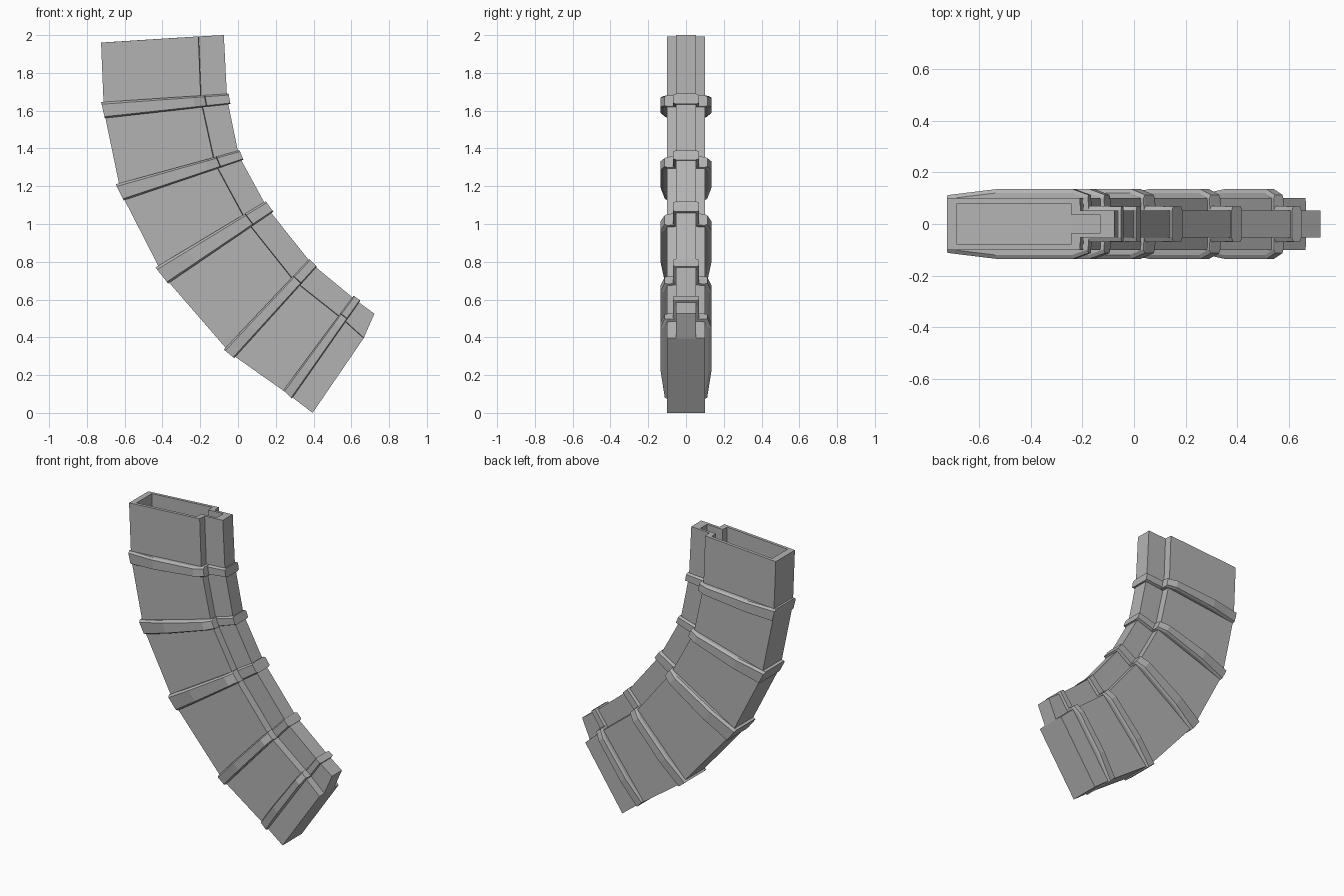
import bpy, bmesh
from mathutils import Vector

cube = bpy.data.objects.get("Cube")
if cube:
    bpy.data.objects.remove(cube, do_unlink=True)

grey = bpy.data.materials.new("mid grey")
grey.use_nodes = True
grey.diffuse_color = (0.45, 0.45, 0.45, 1)
grey.node_tree.nodes["Principled BSDF"].inputs["Base Color"].default_value = (0.45, 0.45, 0.45, 1)


def section(profile):
    """Mirror (point in xz, half width) pairs across y = 0 into a closed loop."""
    near = [Vector((p[0], -w, p[1])) for p, w in profile]
    return near + [Vector((v.x, -v.y, v.z)) for v in reversed(near)]


def loft(name, sections):
    """Skin the sections and close both ends with strips of quads."""
    bm = bmesh.new()
    loops = [[bm.verts.new(v) for v in s] for s in sections]
    n = len(loops[0])
    for a, b in zip(loops, loops[1:]):
        for i in range(n):
            j = (i + 1) % n
            bm.faces.new((a[i], a[j], b[j], b[i]))
    for end in (loops[0], loops[-1]):
        for i in range(n // 2 - 1):
            bm.faces.new((end[i], end[i + 1], end[n - 2 - i], end[n - 1 - i]))
    bmesh.ops.recalc_face_normals(bm, faces=bm.faces)
    mesh = bpy.data.meshes.new(name)
    bm.to_mesh(mesh)
    bm.free()
    mesh.materials.append(grey)
    obj = bpy.data.objects.new(name, mesh)
    bpy.context.collection.objects.link(obj)
    return obj


def body_section(back, step, front, wide, narrow):
    back, step, front = map(Vector, (back, step, front))
    lip = step + (front - step).normalized() * 0.003
    return section([(back, wide), (step, wide), (lip, narrow), (front, narrow)])


# Curved body: back edge, step and front rib edge at each bend
stations = [
    ((-0.725, 1.96), (-0.21, 1.993), (-0.075, 2.0)),
    ((-0.71, 1.60), (-0.197, 1.655), (-0.058, 1.665)),
    ((-0.62, 1.165), (-0.125, 1.325), (0.005, 1.36)),
    ((-0.395, 0.725), (0.04, 1.02), (0.155, 1.085)),
    ((-0.04, 0.315), (0.295, 0.70), (0.39, 0.79)),
    ((0.265, 0.10), (0.56, 0.49), (0.62, 0.60)),
    ((0.395, 0.0), (0.665, 0.395), (0.722, 0.525)),
]

# Open top: recess floor, then inner rim, then the outside
rim = ((-0.685, 1.963), (-0.245, 1.991), (-0.13, 1.997))
floor = [(x, z - 0.22) for x, z in rim]
sections = [body_section(*s, 0.08, 0.035) for s in (floor, rim)]
sections += [body_section(*s, 0.1, 0.052) for s in stations]
loft("curved_body", sections)

# Raised bands: top back, top front, bottom back, bottom front
bands = [
    ((-0.725, 1.645), (-0.05, 1.69), (-0.705, 1.56), (-0.04, 1.635)),
    ((-0.648, 1.21), (0.008, 1.39), (-0.605, 1.125), (0.028, 1.34)),
    ((-0.437, 0.77), (0.147, 1.12), (-0.37, 0.685), (0.187, 1.065)),
    ((-0.075, 0.335), (0.378, 0.815), (-0.02, 0.29), (0.418, 0.775)),
    ((0.24, 0.12), (0.612, 0.62), (0.285, 0.075), (0.648, 0.595)),
]
outline = [(0, 0.112), (0.28, 0.135), (0.72, 0.135), (0.81, 0.113), (0.815, 0.07), (1, 0.068)]
for number, corners in enumerate(bands, 1):
    tb, tf, bb, bf = map(Vector, corners)
    layers = []
    for down, inset in ((0, 0.015), (0.13, 0), (0.9, 0), (1, 0.015)):
        back, front = tb.lerp(bb, down), tf.lerp(bf, down)
        layers.append(section([(back.lerp(front, t), w - inset) for t, w in outline]))
    loft(f"raised_band_{number}", layers)
